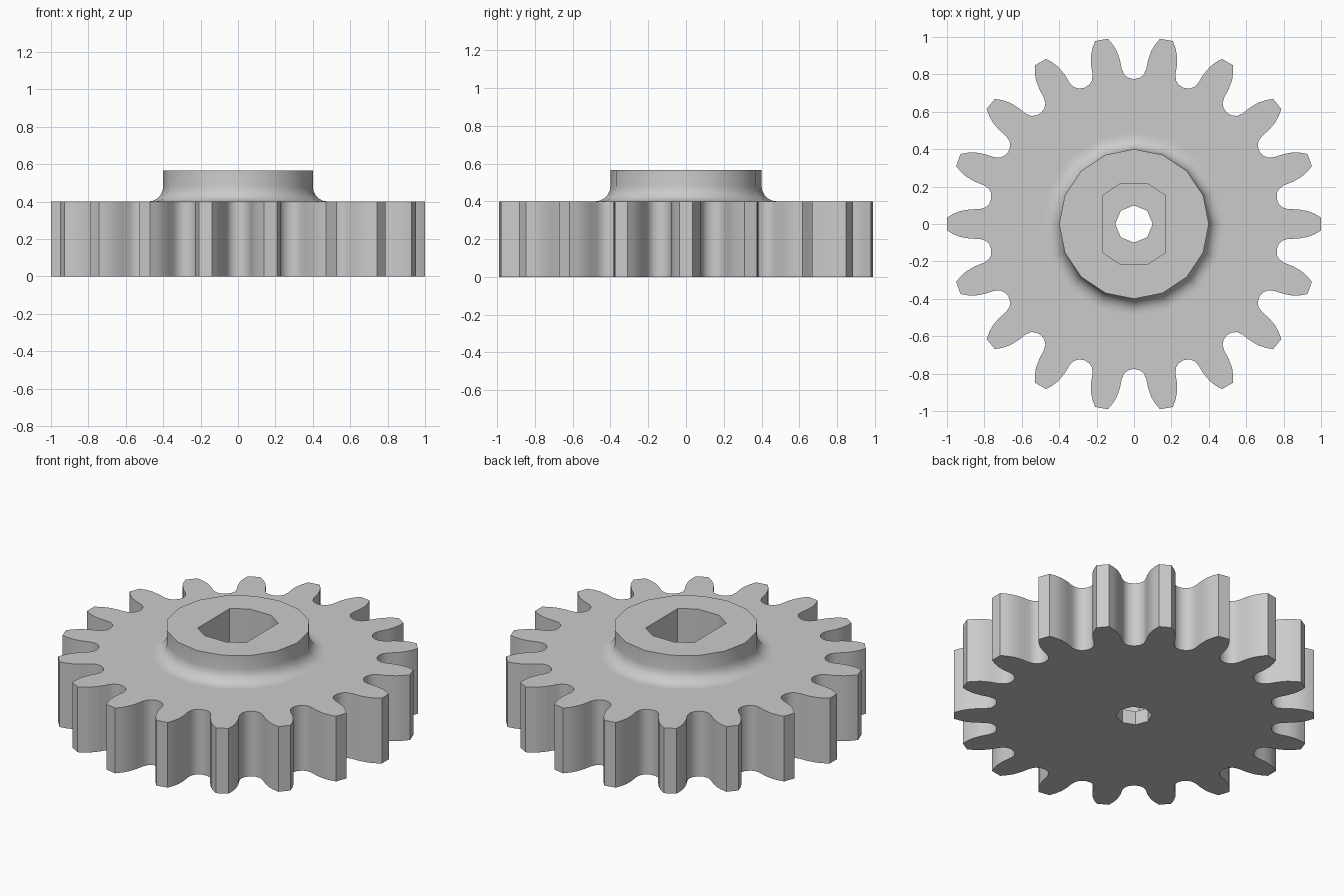
import bpy
import bmesh
from math import sin, cos, pi, radians

cube = bpy.data.objects.get("Cube")
if cube:
    bpy.data.objects.remove(cube)

TEETH, HUB_SIDES = 18, 16
BODY_TOP, HUB_TOP, POCKET_FLOOR = 0.4, 0.565, 0.085
HUB_R, FILLET, BORE_R = 0.4, 0.08, 0.1

grey = bpy.data.materials.new("plain_grey")
grey.use_nodes = True
colour = (0.6, 0.6, 0.6, 1)
grey.diffuse_color = colour
grey.node_tree.nodes["Principled BSDF"].inputs["Base Color"].default_value = colour


def polar(r, degrees):
    return r * cos(radians(degrees)), r * sin(radians(degrees))


def circle(r, sides):
    return [polar(r, 360 * i / sides) for i in range(sides)]


def ring(bm, points, z):
    """Closed loop of vertices at one height."""
    return [bm.verts.new((x, y, z)) for x, y in points]


def wall(bm, a, b):
    """Quads joining two loops of equal length."""
    n = len(a)
    for i in range(n):
        j = (i + 1) % n
        bm.faces.new((a[i], a[j], b[j], b[i]))


def flat_ring(bm, outer, inner):
    """Flat face area between an outline and a hole."""
    edges = []
    for loop in (outer, inner):
        for i, v in enumerate(loop):
            w = loop[(i + 1) % len(loop)]
            edges.append(bm.edges.get((v, w)) or bm.edges.new((v, w)))
    bmesh.ops.triangle_fill(bm, edges=edges, use_beauty=True)


# Half tooth: radius and angle from the tooth's middle to the gap's middle
half_tooth = [(1.0, 2.0), (0.965, 3.3), (0.93, 4.3), (0.88, 5.1),
              (0.83, 5.5), (0.80, 6.3), (0.782, 7.8), (0.775, 10)]
outline = []
for t in range(TEETH):
    mid = 360 * t / TEETH
    outline += [polar(r, mid - a) for r, a in reversed(half_tooth[:-1])]
    outline += [polar(r, mid + a) for r, a in half_tooth]

# Nut pocket: rectangle with clipped corners
corner = [(0.165, 0.155), (0.075, 0.215)]
pocket = corner + [(-x, y) for x, y in reversed(corner)]
pocket += [(-x, -y) for x, y in pocket]

bm = bmesh.new()

# Toothed body
body_low = ring(bm, outline, 0)
body_high = ring(bm, outline, BODY_TOP)
wall(bm, body_low, body_high)

# Hub: narrow flat margin, concave fillet, then a straight wall
hub_rings = [ring(bm, circle(HUB_R + FILLET + 0.015, HUB_SIDES), BODY_TOP)]
STEPS = 5
for i in range(STEPS + 1):
    a = pi / 2 * i / STEPS
    r = HUB_R + FILLET * (1 - sin(a))
    z = BODY_TOP + FILLET * (1 - cos(a))
    hub_rings.append(ring(bm, circle(r, HUB_SIDES), z))
hub_rings.append(ring(bm, circle(HUB_R, HUB_SIDES), HUB_TOP))
for low, high in zip(hub_rings, hub_rings[1:]):
    wall(bm, low, high)
flat_ring(bm, body_high, hub_rings[0])

# Pocket sunk from the hub's top
pocket_high = ring(bm, pocket, HUB_TOP)
pocket_low = ring(bm, pocket, POCKET_FLOOR)
flat_ring(bm, hub_rings[-1], pocket_high)
wall(bm, pocket_high, pocket_low)

# Bore through the pocket floor
bore_high = ring(bm, circle(BORE_R, 8), POCKET_FLOOR)
bore_low = ring(bm, circle(BORE_R, 8), 0)
flat_ring(bm, pocket_low, bore_high)
wall(bm, bore_high, bore_low)
flat_ring(bm, body_low, bore_low)

bmesh.ops.recalc_face_normals(bm, faces=bm.faces)
mesh = bpy.data.meshes.new("spur_gear")
bm.to_mesh(mesh)
bm.free()
mesh.materials.append(grey)
gear = bpy.data.objects.new("spur_gear", mesh)
bpy.context.collection.objects.link(gear)

# Smooth flanks and fillet, sharp edges elsewhere
bpy.ops.object.select_all(action='DESELECT')
gear.select_set(True)
bpy.context.view_layer.objects.active = gear
bpy.ops.object.shade_smooth_by_angle(angle=radians(30))
